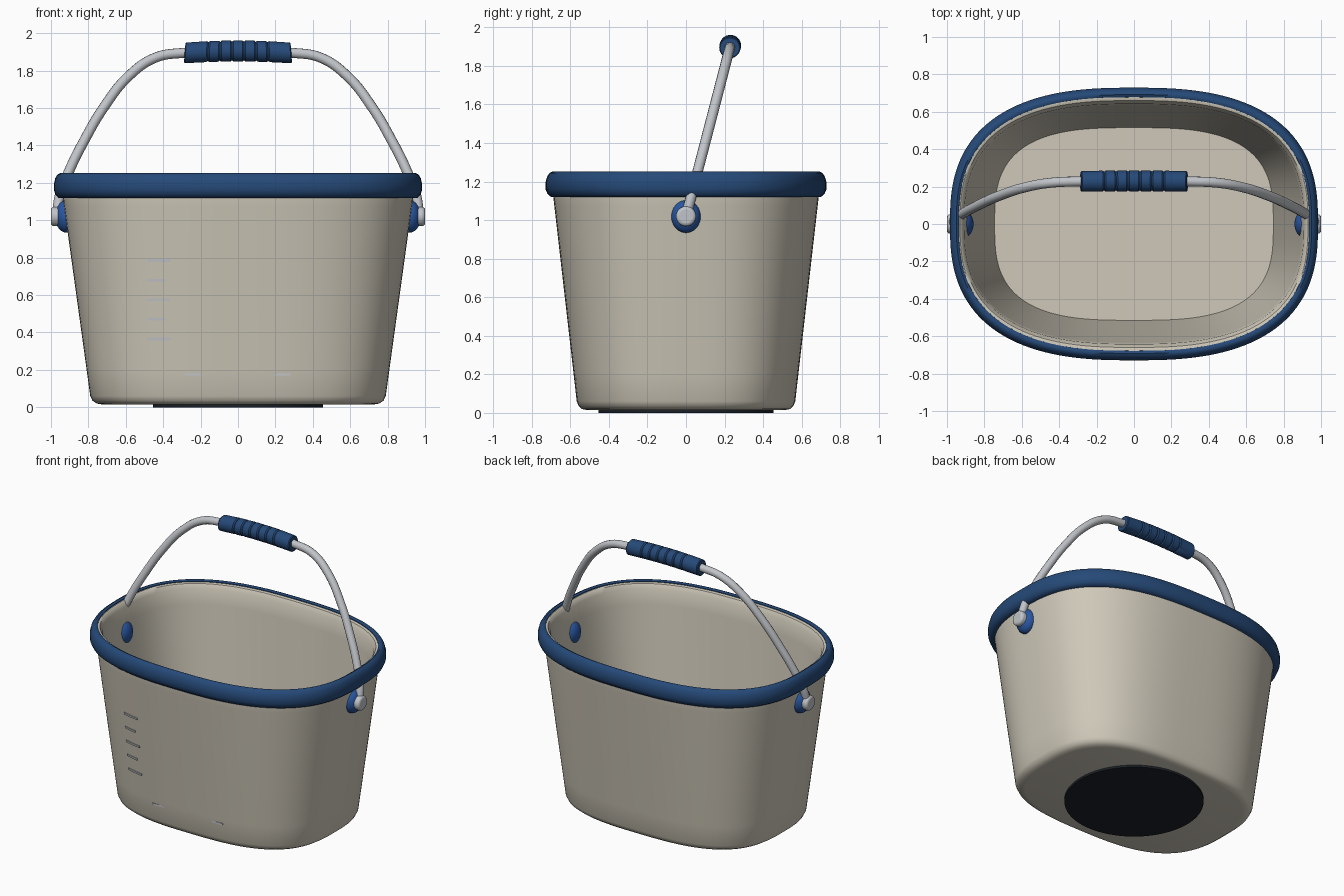
import bpy
import bmesh
import math

SEGS = 128
SLOPE = 0.26      # backward lean of the handle
PIVOT_Z = 1.02

cube = bpy.data.objects.get("Cube")
if cube:
    bpy.data.objects.remove(cube, do_unlink=True)


def material(name, rgb):
    m = bpy.data.materials.new(name)
    m.use_nodes = True
    m.diffuse_color = (*rgb, 1)
    m.node_tree.nodes["Principled BSDF"].inputs["Base Color"].default_value = (*rgb, 1)
    return m


BEIGE = material("warm beige plastic", (0.62, 0.58, 0.485))
NAVY = material("navy rubber", (0.019, 0.068, 0.19))
BLUE = material("bright blue plastic", (0.022, 0.095, 0.36))
STEEL = material("light grey metal", (0.53, 0.55, 0.58))
BLACK = material("dark base pad", (0.011, 0.015, 0.02))


def finish(obj, mat, angle=35):
    obj.data.materials.clear()
    obj.data.materials.append(mat)
    bpy.ops.object.select_all(action='DESELECT')
    obj.select_set(True)
    bpy.context.view_layer.objects.active = obj
    bpy.ops.object.shade_smooth_by_angle(angle=math.radians(angle))
    return obj


def oval(rx, ry, z, n):
    """Superellipse ring in the horizontal plane."""
    pts = []
    for i in range(SEGS):
        a = 2 * math.pi * i / SEGS
        c, s = math.cos(a), math.sin(a)
        pts.append((math.copysign(rx * abs(c) ** (2 / n), c),
                    math.copysign(ry * abs(s) ** (2 / n), s), z))
    return pts


def loft(name, rings, mat, closed=False, angle=35):
    """Skin a list of point rings, joined end to end or capped."""
    bm = bmesh.new()
    loops = [[bm.verts.new(p) for p in ring] for ring in rings]
    pairs = list(zip(loops, loops[1:]))
    if closed:
        pairs.append((loops[-1], loops[0]))
    else:
        bm.faces.new(loops[0])
        bm.faces.new(loops[-1])
    count = len(loops[0])
    for a, b in pairs:
        for i in range(count):
            j = (i + 1) % count
            bm.faces.new((a[i], a[j], b[j], b[i]))
    bmesh.ops.recalc_face_normals(bm, faces=bm.faces)
    mesh = bpy.data.meshes.new(name)
    bm.to_mesh(mesh)
    bm.free()
    obj = bpy.data.objects.new(name, mesh)
    bpy.context.collection.objects.link(obj)
    return finish(obj, mat, angle)


def wall(z):
    """Outer wall size and squareness at a height."""
    t = (z - 0.06) / 1.16
    return 0.79 + 0.16 * t, 0.567 + 0.133 * t, z, 2.9 - 0.25 * t


def wall_y(x, z):
    rx, ry, _, n = wall(z)
    return -ry * (1 - abs(x / rx) ** n) ** (1 / n)


# Bucket body: rounded foot, tapered wall, bevelled lip, inner wall and floor
profile = [(0.725, 0.515, 0.015, 2.9), (0.755, 0.54, 0.02, 2.9), (0.778, 0.557, 0.035, 2.9)]
profile += [wall(0.06 + 1.16 * i / 8) for i in range(9)]
profile += [(0.945, 0.695, 1.238, 2.65), (0.93, 0.675, 1.24, 2.65), (0.922, 0.66, 1.235, 2.65),
            (0.908, 0.642, 1.205, 2.65), (0.895, 0.632, 1.1, 2.67), (0.745, 0.515, 0.07, 3.0)]
loft("bucket_body", [oval(*p) for p in profile], BEIGE)

# Rolled rim band around the top
rim = [(0.93, 0.675, 1.12), (0.958, 0.70, 1.12), (0.975, 0.718, 1.135), (0.984, 0.729, 1.16),
       (0.984, 0.729, 1.195), (0.977, 0.721, 1.225), (0.965, 0.708, 1.245),
       (0.95, 0.692, 1.252), (0.937, 0.678, 1.245)]
loft("rim_band", [oval(*p, 2.62) for p in rim], NAVY, closed=True, angle=50)

# Round pad under the base
loft("base_pad", [oval(0.455, 0.455, z, 2) for z in (0, 0.02)], BLACK)

# Pivot bosses and end buttons on both sides
for side, label in ((1, "left"), (-1, "right")):
    bpy.ops.mesh.primitive_uv_sphere_add(segments=32, ring_count=16,
                                         location=(side * 0.918, 0, PIVOT_Z))
    boss = bpy.context.object
    boss.name = label + "_pivot_boss"
    boss.scale = (0.06, 0.076, 0.086)
    finish(boss, BLUE)
    bpy.ops.mesh.primitive_cylinder_add(vertices=32, radius=0.052, depth=0.055,
                                        location=(side * 0.9725, 0, PIVOT_Z),
                                        rotation=(0, math.pi / 2, 0))
    button = bpy.context.object
    button.name = label + "_pivot_button"
    bevel = button.modifiers.new("rounded edge", 'BEVEL')
    bevel.width = 0.016
    bevel.segments = 3
    finish(button, STEEL)

# Handle rod: one smooth tube through mirrored points
half = [(0.968, 1.02), (0.953, 1.13), (0.90, 1.27), (0.82, 1.43), (0.72, 1.6),
        (0.58, 1.775), (0.44, 1.87), (0.29, 1.895)]
path = [(-x, z) for x, z in half] + [(0, 1.905)] + half[::-1]
curve = bpy.data.curves.new("handle_rod", 'CURVE')
curve.dimensions = '3D'
curve.bevel_depth = 0.027
curve.bevel_resolution = 4
curve.use_fill_caps = True
spline = curve.splines.new('BEZIER')
spline.bezier_points.add(len(path) - 1)
for point, (x, z) in zip(spline.bezier_points, path):
    point.co = (x, (z - PIVOT_Z) * SLOPE, z)
    point.handle_left_type = point.handle_right_type = 'AUTO'
rod = bpy.data.objects.new("handle_rod", curve)
bpy.context.collection.objects.link(rod)
bpy.ops.object.select_all(action='DESELECT')
rod.select_set(True)
bpy.context.view_layer.objects.active = rod
bpy.ops.object.convert(target='MESH')
finish(bpy.context.object, STEEL, 50)


# Ribbed grip: lathed around the rod with narrow grooves
def grip_ring(x, r):
    z = 1.905 - 0.13 * x * x
    y = (z - PIVOT_Z) * SLOPE
    return [(x - 0.26 * x * r * math.sin(a), y + r * math.cos(a), z + r * math.sin(a))
            for a in (2 * math.pi * i / 32 for i in range(32))]


stations = [(-0.285, 0.05), (-0.28, 0.055)]
for k in range(6):
    x = (k - 2.5) * 0.064
    stations += [(x - 0.008, 0.056), (x, 0.05), (x + 0.008, 0.056)]
stations += [(0.28, 0.055), (0.285, 0.05)]
loft("handle_grip", [grip_ring(x, r) for x, r in stations], NAVY)


# Raised measuring marks that follow the front wall
def mark(name, x0, x1, z, height, mat):
    rings = []
    for i in range(7):
        x = x0 + (x1 - x0) * i / 6
        rings.append([(x, wall_y(x, z + dz) + dy, z + dz)
                      for dy, dz in ((0.005, -height), (-0.006, -height),
                                     (-0.006, height), (0.005, height))])
    loft(name, rings, mat)


for k in range(5):
    mark(f"measure_mark_{k + 1}", -0.485, -0.39 if k % 2 else -0.36,
         0.365 + 0.105 * k, 0.007, STEEL)

# Straight plate near the foot, its ends just breaking the curved wall
bpy.ops.mesh.primitive_cube_add(size=1, location=(0, wall_y(0.23, 0.175) + 0.002, 0.175))
plate = bpy.context.object
plate.name = "front_plate"
plate.scale = (0.56, 0.008, 0.012)
finish(plate, STEEL)
